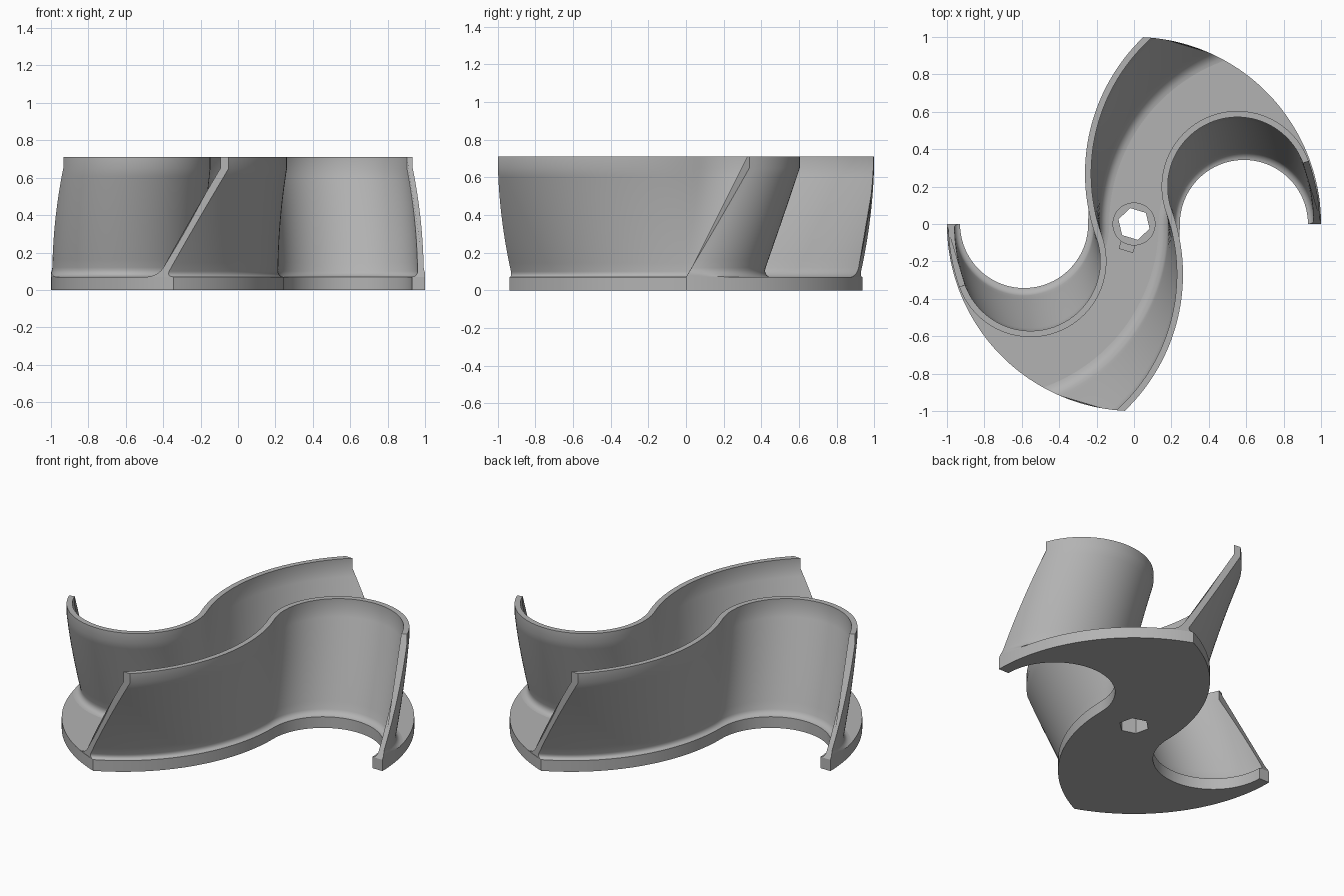
import bpy, bmesh, math
from mathutils import Matrix, Vector

cube = bpy.data.objects.get("Cube")
if cube:
    bpy.data.objects.remove(cube, do_unlink=True)

PLATE_TOP, TWIST_TOP, TOP = 0.07, 0.65, 0.71
TWIST = math.radians(19.8)
EDGE_X = 0.245                  # edge distance from the axis at y = 0
HOOK_X, SWEEP_X = -0.5875, 0.795  # centres of the two arcs of the S edge

grey = bpy.data.materials.new("plain_grey")
grey.use_nodes = True
grey.diffuse_color = (0.45, 0.45, 0.45, 1)
grey.node_tree.nodes["Principled BSDF"].inputs["Base Color"].default_value = (0.45, 0.45, 0.45, 1)


def finish(name, bm):
    bmesh.ops.recalc_face_normals(bm, faces=bm.faces)
    mesh = bpy.data.meshes.new(name)
    bm.to_mesh(mesh)
    bm.free()
    mesh.materials.append(grey)
    obj = bpy.data.objects.new(name, mesh)
    bpy.context.collection.objects.link(obj)
    bpy.ops.object.select_all(action='DESELECT')
    obj.select_set(True)
    bpy.context.view_layer.objects.active = obj
    bpy.ops.object.shade_smooth_by_angle(angle=math.radians(32))
    return obj


def edge_point(t, off):
    """S edge: t=-1 hooked tip, t=0 beside the axis, t=1 swept tip; off goes inward."""
    if t < 0:
        r, a = -HOOK_X - EDGE_X + off, t * math.pi
        p = Vector((HOOK_X + r * math.cos(a), r * math.sin(a), 0))
    else:
        r = SWEEP_X + EDGE_X - off
        x = (1 + SWEEP_X ** 2 - r * r) / (2 * SWEEP_X)
        a = math.pi - t * math.acos((SWEEP_X - x) / r)
        p = Vector((SWEEP_X + r * math.cos(a), r * math.sin(a), 0))
    return p / max(1, p.length)


def circle(radius, sides, start=0):
    return [Vector((radius * math.cos(start + math.tau * i / sides),
                    radius * math.sin(start + math.tau * i / sides), 0)) for i in range(sides)]


def slab(name, loops, z0, z1):
    bm = bmesh.new()
    edges = []
    for loop in loops:
        vs = [bm.verts.new((p.x, p.y, z0)) for p in loop]
        edges += [bm.edges.new((v, vs[i - 1])) for i, v in enumerate(vs)]
    bmesh.ops.triangle_fill(bm, edges=edges, use_beauty=True)
    top = bmesh.ops.extrude_face_region(bm, geom=bm.faces[:])["geom"]
    bmesh.ops.translate(bm, vec=(0, 0, z1 - z0),
                        verts=[g for g in top if isinstance(g, bmesh.types.BMVert)])
    return finish(name, bm)


# Base plate: S edge, rounded outer rim, then the same turned half way
N = 40
half = [edge_point(1 - i / N, 0) for i in range(2 * N + 1)]
tip = math.atan2(half[0].y, half[0].x)
half += [Vector((math.cos(math.pi + tip * i / 30), math.sin(math.pi + tip * i / 30), 0))
         for i in range(30)]
outline = half + [-p for p in half]
HEX_TURN = math.radians(43)
hexagon = circle(0.087, 6, HEX_TURN)
slab("base_plate", [outline, hexagon], 0, PLATE_TOP)

# Hub collar around the hexagonal shaft hole, with a small key block
slab("hub_collar", [circle(0.115, 48), hexagon], PLATE_TOP, 0.2)
turn = Matrix.Rotation(math.radians(253), 3, 'Z')
key = [turn @ Vector(p) for p in ((0.085, -0.04, 0), (0.15, -0.04, 0), (0.15, 0.04, 0), (0.085, 0.04, 0))]
slab("hub_key", [key], PLATE_TOP, 0.18)

# Wall section as (offset, height): fillet, twisted side, upright lip, and back down
OUT, INNER = 0.03, 0.063


def fillet(off, radius, side):
    return [(off + side * radius * (1 - math.sin(a)), PLATE_TOP + radius * (1 - math.cos(a)))
            for a in (math.pi / 2 * i / 5 for i in range(6))]


def side(off, start):
    return [(off, start + (TWIST_TOP - start) * i / 12) for i in range(1, 13)]


section = fillet(OUT, 0.03, -1) + side(OUT, PLATE_TOP + 0.03) + [(OUT, TOP), (INNER, TOP)]
section += (fillet(INNER, 0.05, 1) + side(INNER, PLATE_TOP + 0.05))[::-1]


def wall(name, half_turn):
    bm = bmesh.new()
    rows = []
    for i in range(-N, N + 1):
        row = []
        for off, z in section:
            k = min(1, (z - PLATE_TOP) / (TWIST_TOP - PLATE_TOP))
            p = Matrix.Rotation(TWIST * k + half_turn, 3, 'Z') @ edge_point(i / N, off)
            row.append(bm.verts.new((p.x, p.y, z)))
        rows.append(row)
    for a, b in zip(rows, rows[1:]):
        for j in range(len(section)):
            bm.faces.new((a[j - 1], a[j], b[j], b[j - 1]))
    for row in (rows[0], rows[-1]):
        bm.faces.new(row)
    return finish(name, bm)


wall("left_blade_wall", math.pi)
wall("right_blade_wall", 0)
